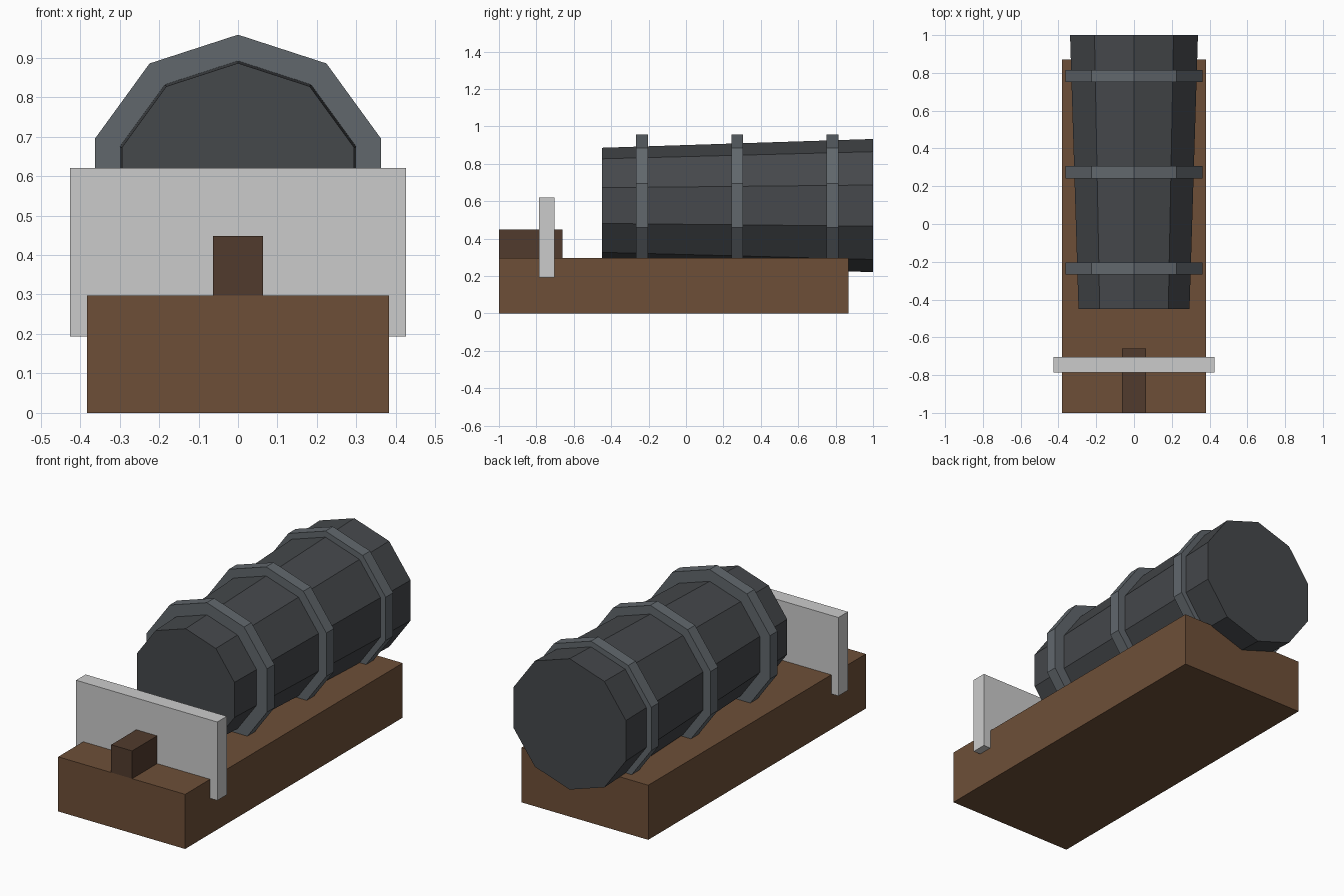
import bpy, bmesh
from math import sin, cos, pi

if "Cube" in bpy.data.objects:
    bpy.data.objects.remove(bpy.data.objects["Cube"])


def material(name, rgb):
    m = bpy.data.materials.new(name)
    m.diffuse_color = (*rgb, 1)
    m.use_nodes = True
    m.node_tree.nodes["Principled BSDF"].inputs["Base Color"].default_value = m.diffuse_color
    return m


wood = material("wood", (0.155, 0.078, 0.039))
dark_wood = material("dark_wood", (0.083, 0.044, 0.026))
iron = material("iron", (0.060, 0.065, 0.071))
band_iron = material("band_iron", (0.120, 0.137, 0.152))


def finish(name, bm, mat):
    bmesh.ops.recalc_face_normals(bm, faces=bm.faces)
    mesh = bpy.data.meshes.new(name)
    bm.to_mesh(mesh)
    bm.free()
    if mat:
        mesh.materials.append(mat)
    obj = bpy.data.objects.new(name, mesh)
    bpy.context.collection.objects.link(obj)


def box(name, half_x, y0, y1, z0, z1, mat=None):
    bm = bmesh.new()
    bmesh.ops.create_cube(bm, size=1)
    for v in bm.verts:
        v.co = (v.co.x * 2 * half_x,
                (y0 + y1) / 2 + v.co.y * (y1 - y0),
                (z0 + z1) / 2 + v.co.z * (z1 - z0))
    finish(name, bm, mat)


def barrel(name, y0, y1, r0, r1, mat, sides=10, z=0.577):
    """Ten-sided drum along y with a corner at the top."""
    bm = bmesh.new()
    front, back = [
        [bm.verts.new((r * sin(2 * pi * i / sides), y, z + r * cos(2 * pi * i / sides)))
         for i in range(sides)]
        for y, r in ((y0, r0), (y1, r1))]
    bm.faces.new(front)
    bm.faces.new(back)
    for i in range(sides):
        j = (i + 1) % sides
        bm.faces.new((front[i], front[j], back[j], back[i]))
    finish(name, bm, mat)


# Wooden bed, front block and upright plate
box("bed", 0.382, -1.0, 0.87, 0.0, 0.297, wood)
box("front_block", 0.063, -1.0, -0.66, 0.05, 0.448, dark_wood)
box("upright_plate", 0.425, -0.785, -0.703, 0.193, 0.62)

# Tapered barrel with three bands
barrel("barrel", -0.45, 1.0, 0.309, 0.356, iron)
for i, y in enumerate((-0.236, 0.274, 0.784)):
    barrel(f"band_{i + 1}", y - 0.032, y + 0.032, 0.381, 0.381, band_iron)
